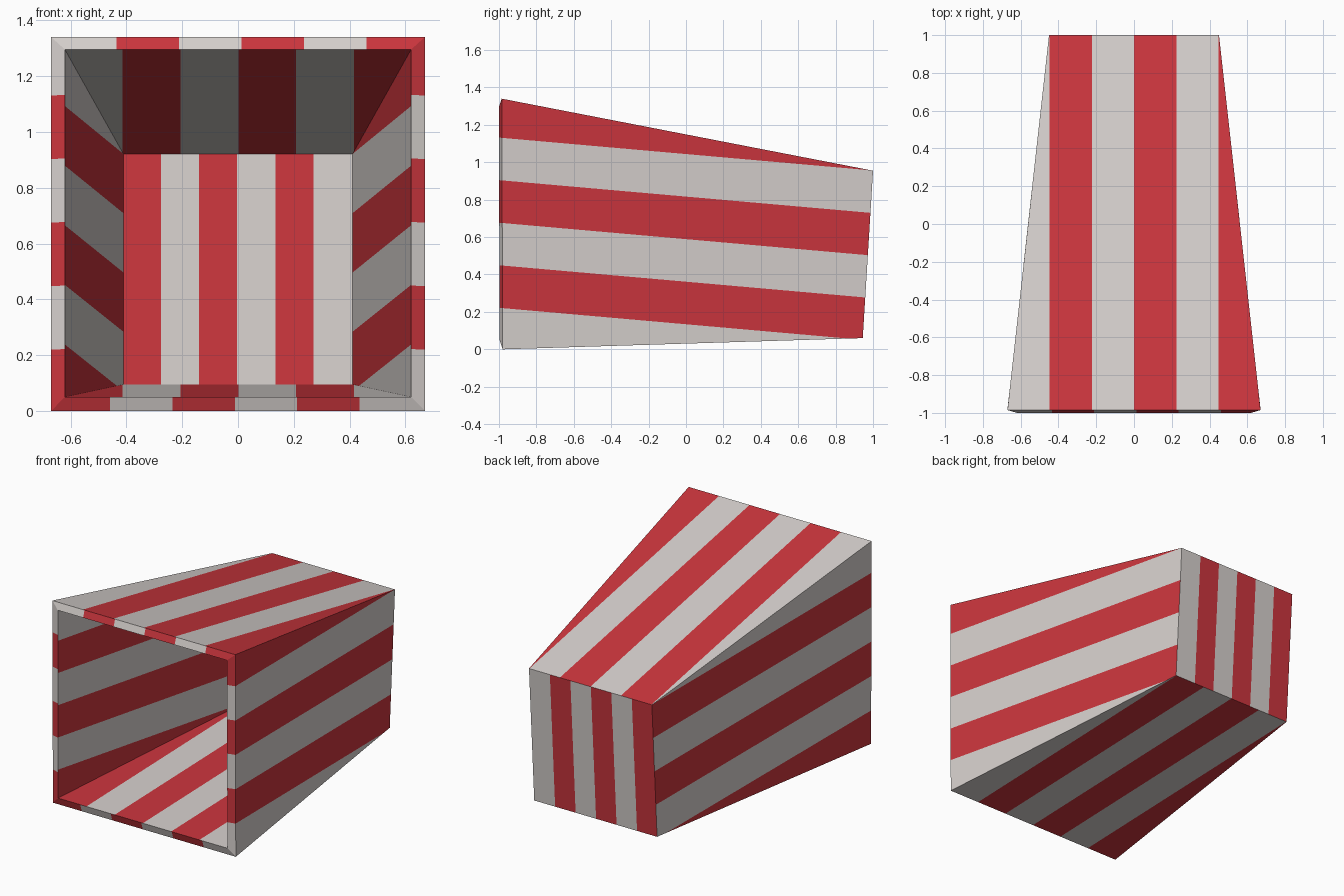
import bpy, bmesh, math
from mathutils import Vector

if "Cube" in bpy.data.objects:
    bpy.data.objects.remove(bpy.data.objects["Cube"])


def material(name, rgb):
    m = bpy.data.materials.new(name)
    m.diffuse_color = (*rgb, 1)
    m.use_nodes = True
    m.node_tree.nodes["Principled BSDF"].inputs["Base Color"].default_value = m.diffuse_color
    return m


WHITE, RED = 0, 1
mats = [material("warm white", (0.67, 0.63, 0.61)), material("red", (0.60, 0.036, 0.047))]


def shell(front, back):
    """Eight corners; each ring runs left-bottom, right-bottom, right-top, left-top.
    A ring is (half width, bottom y, bottom z, top y, top z)."""
    def ring(w, yb, zb, yt, zt):
        return [Vector(p) for p in ((-w, yb, zb), (w, yb, zb), (w, yt, zt), (-w, yt, zt))]
    return ring(*front), ring(*back)


def striped_panel(bm, corners, facing, axis, start, width, first):
    """One quad, cut into stripes across the axis, coloured alternately."""
    axis = Vector(axis)
    face = bm.faces.new([bm.verts.new(c) for c in corners])
    face.normal_update()
    if face.normal.dot(Vector(facing)) < 0:
        face.normal_flip()
    faces = [face]
    for k in range(1, 6):
        level = start + k * width
        geom = set(faces)
        for f in faces:
            geom.update(f.edges)
            geom.update(f.verts)
        res = bmesh.ops.bisect_plane(bm, geom=list(geom), dist=1e-5,
                                     plane_co=axis * (level / axis.length_squared),
                                     plane_no=axis.normalized())
        faces = [g for g in res["geom"] if isinstance(g, bmesh.types.BMFace)]
    for f in faces:
        band = math.floor((f.calc_center_median().dot(axis) - start) / width)
        f.material_index = (first + band) % 2


def make_object(name, bm):
    me = bpy.data.meshes.new(name)
    bm.to_mesh(me)
    bm.free()
    for m in mats:
        me.materials.append(m)
    ob = bpy.data.objects.new(name, me)
    bpy.context.collection.objects.link(ob)


# tapered box, open at the front, with wall thickness
of, ob_ = shell((0.67, -0.98, 0.0, -0.985, 1.34), (0.45, 0.945, 0.06, 1.0, 0.955))
nf, nb = shell((0.62, -0.997, 0.05, -1.0, 1.295), (0.41, 0.90, 0.095, 0.952, 0.92))

X = (1, 0, 0)
SLOPE = (0, 0.088, 1)      # side stripes fall gently toward the back
# edge index -> wall direction, stripe axis, first colour
WALLS = {0: ((0, 0, -1), X, RED), 1: ((1, 0, 0), SLOPE, WHITE),
         2: ((0, 0, 1), X, WHITE), 3: ((-1, 0, 0), SLOPE, RED)}

for name, f, b, sign in (("outer_shell", of, ob_, 1), ("inner_lining", nf, nb, -1)):
    bm = bmesh.new()
    outer = sign == 1
    for i, (d, axis, first) in WALLS.items():
        j = (i + 1) % 4
        if axis == X:
            start, width = (-0.67, 0.2235) if outer else (-0.62, 0.207)
        else:
            start, width = (-0.0935, 0.2275) if outer else (-0.063, 0.2135)
        striped_panel(bm, [f[i], f[j], b[j], b[i]], Vector(d) * sign, axis, start, width, first)
    # back wall with six upright stripes
    half = b[1].x
    striped_panel(bm, b, (0, sign, 0), X, -half - 0.003, half / 3, RED)
    make_object(name, bm)

# bevelled front rim joining shell and lining
bm = bmesh.new()
for i, (d, axis, first) in WALLS.items():
    j = (i + 1) % 4
    if axis == X:
        start, width = -0.67 + 0.012 * d[2], 0.2235
    else:
        start, width = -0.0935, 0.2275
    striped_panel(bm, [of[i], of[j], nf[j], nf[i]], (0, -1, 0), axis, start, width, first)
make_object("front_rim", bm)
